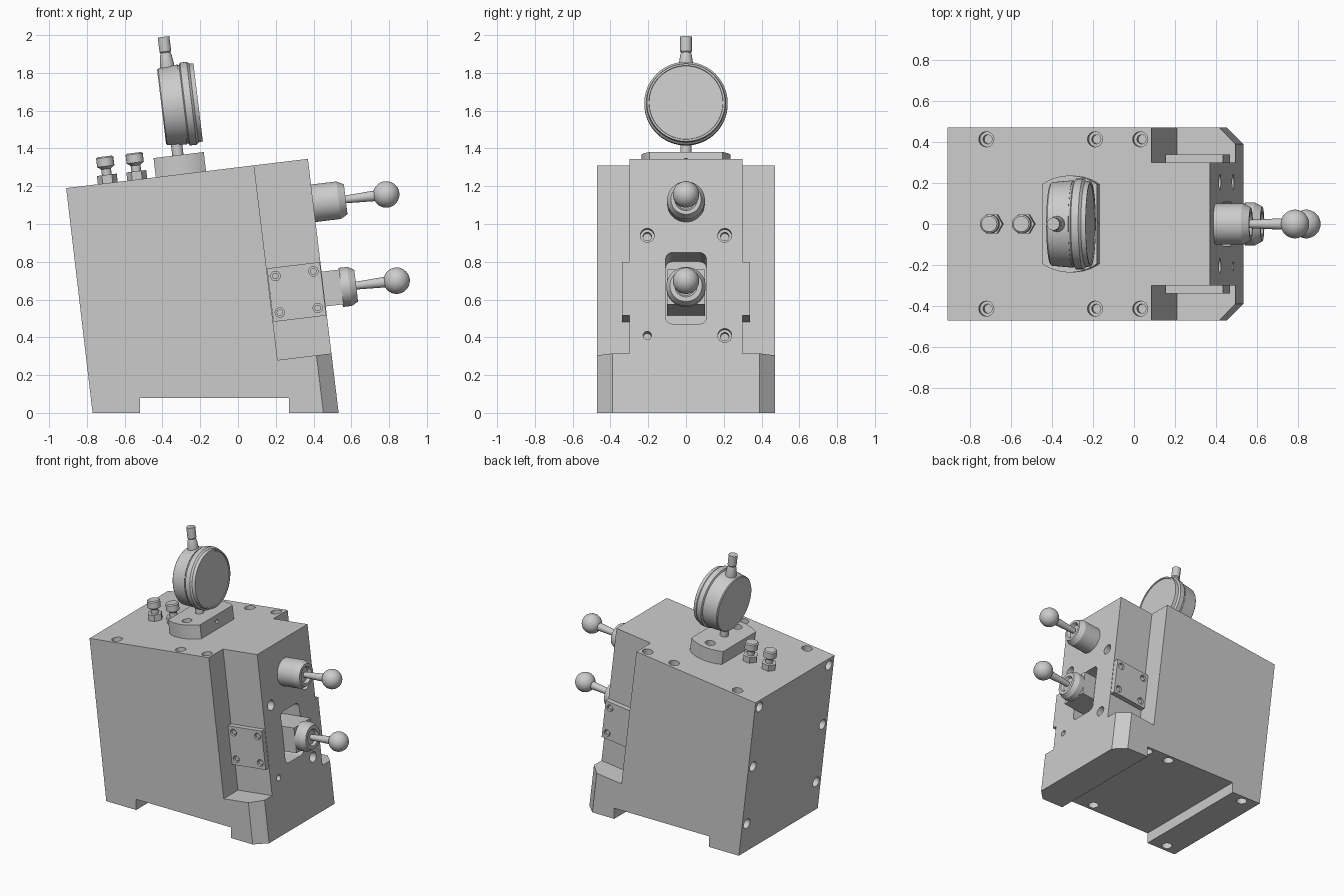
import bpy, bmesh
from math import radians, sin, cos, pi, sqrt
from mathutils import Vector, Matrix

if "Cube" in bpy.data.objects:
    bpy.data.objects.remove(bpy.data.objects["Cube"])

# Tilted frame: u along the top, w up the face, origin at the top right edge
A = radians(6.9)
PX, PZ = 0.37, 1.345
M = Matrix.Translation((PX, 0, PZ)) @ Matrix.Rotation(-A, 4, 'Y')
MI = M.inverted()
UP = Vector((sin(A), 0, cos(A)))        # world up in the tilted frame
U, W, Y = Vector((1, 0, 0)), Vector((0, 0, 1)), Vector((0, 1, 0))


def world(x, y, z):
    return MI @ Vector((x, y, z))


def prism(bm, pts, ext):
    a = [bm.verts.new(p) for p in pts]
    b = [bm.verts.new(Vector(p) + Vector(ext)) for p in pts]
    n = len(a)
    fs = [bm.faces.new(a), bm.faces.new(b)]
    fs += [bm.faces.new((a[i], a[(i + 1) % n], b[(i + 1) % n], b[i])) for i in range(n)]
    bmesh.ops.recalc_face_normals(bm, faces=fs)


def box(bm, u0, u1, y0, y1, w0, w1):
    prism(bm, [(u0, y0, w0), (u1, y0, w0), (u1, y1, w0), (u0, y1, w0)], (0, 0, w1 - w0))


def lathe(bm, profile, origin, axis, segs=40):
    q = W.rotation_difference(Vector(axis))
    o, rings, fs = Vector(origin), [], []
    for h, r in profile:
        k = segs if r > 1e-5 else 1
        rings.append([bm.verts.new(o + q @ Vector((r * cos(2 * pi * i / segs), r * sin(2 * pi * i / segs), h)))
                      for i in range(k)])
    for a, b in zip(rings, rings[1:]):
        for i in range(segs):
            j = (i + 1) % segs
            if len(b) == 1:
                fs.append(bm.faces.new((a[i], a[j], b[0])))
            else:
                fs.append(bm.faces.new((a[i], a[j], b[j], b[i])))
    for ring in (rings[0], rings[-1]):
        if len(ring) > 1:
            fs.append(bm.faces.new(ring))
    bmesh.ops.recalc_face_normals(bm, faces=fs)


def bore(bm, origin, axis, r=0.037):
    # stepped screw hole going into the part, axis points inwards
    lathe(bm, [(-0.02, r), (0.05, r), (0.05, r * 0.6), (0.1, r * 0.6)], origin, axis, 24)


def finish(name, bm):
    me = bpy.data.meshes.new(name)
    bm.to_mesh(me)
    bm.free()
    ob = bpy.data.objects.new(name, me)
    bpy.context.collection.objects.link(ob)
    ob.matrix_world = M
    return ob


def cut(ob, bm):
    cutter = finish("cutter", bm)
    cutter.hide_render = True
    bpy.context.view_layer.update()
    mod = ob.modifiers.new("cut", 'BOOLEAN')
    mod.object, mod.operation, mod.solver = cutter, 'DIFFERENCE', 'EXACT'
    bpy.context.view_layer.objects.active = ob
    bpy.ops.object.modifier_apply(modifier=mod.name)
    bpy.data.objects.remove(cutter)


# Body: leaning block with a channel under it
bm = bmesh.new()
side = [(-0.77, 0), (-0.52, 0), (-0.52, 0.08), (0.27, 0.08), (0.27, 0),
        (PX + PZ * sin(A) / cos(A), 0), (PX, PZ), (PX - 1.289 * cos(A), PZ - 1.289 * sin(A))]
prism(bm, [world(x, -0.47, z) for x, z in side], (0, 0.94, 0))
body = finish("body", bm)

# Side rebates
bm = bmesh.new()
for s in (-1, 1):
    box(bm, -0.287, 0.3, s * 0.3, s * 0.6, -1.038, 0.2)
cut(body, bm)

# Corner chamfers of the lower step
bm = bmesh.new()
for s in (-1, 1):
    prism(bm, [(-0.08, s * 0.47, -1.6), (0, s * 0.39, -1.6), (0.1, s * 0.29, -1.6),
               (0.1, s * 0.6, -1.6), (-0.21, s * 0.6, -1.6)], (0, 0, 0.62))
cut(body, bm)

# Lever slot and all screw holes
bm = bmesh.new()
slot = []
for sy, sw, a0 in ((1, 1, 0), (-1, 1, 90), (-1, -1, 180), (1, -1, 270)):
    for i in range(7):
        t = radians(a0 + 15 * i)
        slot.append((-0.4, sy * 0.072 + 0.036 * cos(t), -0.69 + sw * 0.154 + 0.036 * sin(t)))
prism(bm, slot, (0.5, 0, 0))
for s in (-1, 1):
    for u in (-1.098, -0.564, -0.342):
        bore(bm, (u, s * 0.413, 0), -W)
    for w in (-0.055, -0.52, -0.97):
        bore(bm, (-1.289, s * 0.413, w), U)
    for x, z in ((-0.65, 0), (0.03, 0.08), (0.225, 0.08)):
        bore(bm, world(x, s * 0.413, z), UP)
    bore(bm, (0, s * 0.205, -0.408), -U)
bore(bm, (0, 0.205, -0.942), -U)
lathe(bm, [(-0.02, 0.022), (0.1, 0.022)], (0, -0.205, -0.942), -U, 24)
cut(body, bm)

# Side cover plates with four screw holes
for s, name in ((-1, "front_cover_plate"), (1, "back_cover_plate")):
    bm = bmesh.new()
    box(bm, -0.285, -0.003, s * 0.3, s * 0.338, -0.835, -0.55)
    plate = finish(name, bm)
    bm = bmesh.new()
    for u in (-0.245, -0.043):
        for w in (-0.595, -0.79):
            lathe(bm, [(-0.02, 0.025), (0.018, 0.025)], (u, s * 0.338, w), -s * Y, 24)
    cut(plate, bm)
    bm = bmesh.new()
    for u in (-0.245, -0.043):
        for w in (-0.595, -0.79):
            lathe(bm, [(0, 0.017), (0.012, 0.017)], (u, s * 0.318, w), s * Y, 20)
    finish(name + "_screws", bm)

# Ball levers: shaft widening to a ball
R = 0.07
stick = [(0.16, 0.02), (0.325, 0.028)] + \
        [(0.389 - R * cos(t), R * sin(t)) for t in [radians(24 + 12 * i) for i in range(13)]] + [(0.389 + R, 0)]
for name, w in (("upper", -0.237), ("lower", -0.697)):
    bm = bmesh.new()
    lathe(bm, stick, (0, 0, w), U)
    finish(name + "_ball_lever", bm)
bm = bmesh.new()
lathe(bm, [(-0.01, 0.1), (0.135, 0.1), (0.173, 0.08), (0.173, 0.06), (0.15, 0.05)], (0, 0, -0.237), U, 48)
finish("upper_boss", bm)
bm = bmesh.new()
lathe(bm, [(0.09, 0.104), (0.138, 0.104), (0.173, 0.085), (0.173, 0.06), (0.155, 0.05)], (0, 0, -0.697), U, 48)
finish("lower_collar", bm)
bm = bmesh.new()
box(bm, -0.39, 0.095, -0.1, 0.1, -0.787, -0.602)
finish("lever_slider", bm)

# Gauge mount: disc trimmed by two flats, with screw holes
bm = bmesh.new()
r, d = 0.236, 0.134
arc = [(d * (1 - i / 8), sqrt(r * r - (d * (1 - i / 8)) ** 2)) for i in range(17)]
prism(bm, [(-0.677 + x, y, -0.002) for x, y in arc] + [(-0.677 - x, -y, -0.002) for x, y in arc], (0, 0, 0.104))
mount = finish("gauge_mount", bm)
bm = bmesh.new()
for s in (-1, 1):
    lathe(bm, [(-0.02, 0.035), (0.05, 0.035)], (-0.677, s * 0.16, 0.102), -W, 24)
lathe(bm, [(-0.02, 0.014), (0.06, 0.014)], (-0.543, 0, 0.055), -U, 20)
cut(mount, bm)

# Dial gauge: stem, case with bezel, top plunger
bm = bmesh.new()
lathe(bm, [(0.09, 0.03), (0.2, 0.03)], (-0.681, 0, 0), W, 32)
finish("gauge_stem", bm)
bm = bmesh.new()
lathe(bm, [(0, 0.198), (0.006, 0.204), (0.11, 0.213), (0.11, 0.209), (0.118, 0.209), (0.124, 0.221),
           (0.16, 0.221), (0.172, 0.21), (0.195, 0.207), (0.195, 0.197), (0.19, 0.195)],
      (-0.736, 0, 0.366), U, 64)
finish("gauge_dial", bm)
bm = bmesh.new()
lathe(bm, [(0.54, 0.038), (0.585, 0.038), (0.635, 0.031), (0.648, 0.026), (0.655, 0.031), (0.733, 0.031)],
      (-0.681, 0, 0), W, 32)
finish("gauge_plunger", bm)

# Two adjusting bolts with hex lock nuts
for name, u in (("outer", -1.067), ("inner", -0.91)):
    bm = bmesh.new()
    lathe(bm, [(-0.01, 0.026), (0.075, 0.026), (0.09, 0.046), (0.135, 0.046), (0.142, 0.038)], (u, 0, 0), W, 28)
    finish(name + "_bolt", bm)
    bm = bmesh.new()
    lathe(bm, [(0, 0.053), (0.044, 0.053)], (u, 0, 0), W, 6)
    finish(name + "_hex_nut", bm)

# Smooth the round parts, keep the edges sharp
for ob in bpy.context.collection.objects:
    ob.select_set(True)
    bpy.context.view_layer.objects.active = ob
bpy.ops.object.shade_smooth_by_angle(angle=radians(25))
